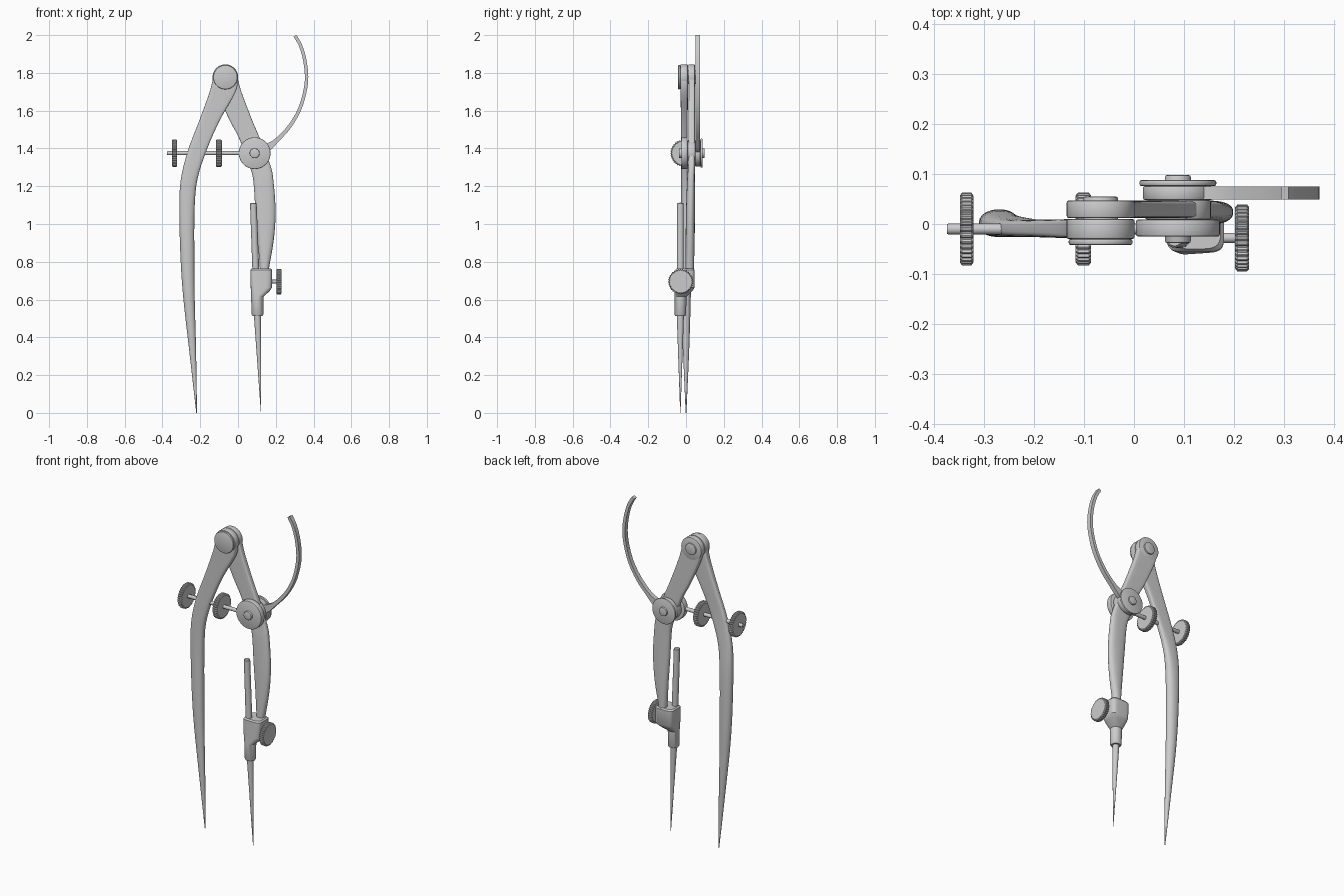
import bpy, bmesh, math
from mathutils import Vector, Matrix

if "Cube" in bpy.data.objects:
    bpy.data.objects.remove(bpy.data.objects["Cube"])


def smooth_rows(rows, steps=4):
    """Catmull-Rom interpolation between rows of numbers."""
    out = []
    for i in range(len(rows) - 1):
        a, b, c, d = (rows[max(i - 1, 0)], rows[i], rows[i + 1],
                      rows[min(i + 2, len(rows) - 1)])
        for s in range(steps):
            t = s / steps
            out.append([q + 0.5 * t * (r - p + t * (2*p - 5*q + 4*r - u + t * (3*(q - r) + u - p)))
                        for p, q, r, u in zip(a, b, c, d)])
    return out + [list(rows[-1])]


def skin(name, rings, angle=35):
    """Bridge equal-sized rings of points and cap both ends."""
    bm = bmesh.new()
    vs = [[bm.verts.new(p) for p in ring] for ring in rings]
    n = len(rings[0])
    for a, b in zip(vs, vs[1:]):
        for i in range(n):
            bm.faces.new((a[i], a[(i + 1) % n], b[(i + 1) % n], b[i]))
    bm.faces.new(vs[0])
    bm.faces.new(vs[-1])
    bmesh.ops.recalc_face_normals(bm, faces=bm.faces)
    me = bpy.data.meshes.new(name)
    bm.to_mesh(me)
    bm.free()
    ob = bpy.data.objects.new(name, me)
    bpy.context.collection.objects.link(ob)
    bpy.ops.object.select_all(action='DESELECT')
    ob.select_set(True)
    bpy.context.view_layer.objects.active = ob
    bpy.ops.object.shade_smooth_by_angle(angle=math.radians(angle))
    return ob


def oval(z, xa, xb, y0, y1, p, n=32):
    """Horizontal superellipse filling the given x and y range."""
    ring = []
    for i in range(n):
        a = 2 * math.pi * (i + 0.5) / n
        c, s = math.cos(a), math.sin(a)
        u = math.copysign(abs(c) ** (2 / p), c)
        v = math.copysign(abs(s) ** (2 / p), s)
        ring.append(((xa + xb) / 2 + u * (xb - xa) / 2, (y0 + y1) / 2 + v * (y1 - y0) / 2, z))
    return ring


def turned(name, start, end, profile, teeth=0, n=48):
    """Solid of revolution from start to end; profile holds (fraction, radius)."""
    start, end = Vector(start), Vector(end)
    rot = (end - start).to_track_quat('Z', 'Y').to_matrix()
    count = teeth * 4 if teeth else n
    rings = []
    for f, r in profile:
        ring = []
        for i in range(count):
            k = 0.94 if teeth and i % 4 > 1 else 1
            a = 2 * math.pi * i / count
            ring.append(start.lerp(end, f) + rot @ Vector((math.cos(a) * r * k, math.sin(a) * r * k, 0)))
        rings.append(ring)
    return skin(name, rings)


def disc(name, x, z, y0, y1, r, bevel=0.004):
    f = bevel / abs(y1 - y0)
    return turned(name, (x, y0, z), (x, y1, z),
                  [(0, r - bevel), (f * 0.3, r - bevel * 0.3), (f, r),
                   (1 - f, r), (1 - f * 0.3, r - bevel * 0.3), (1, r - bevel)])


def wheel(name, x0, x1, y, z, r):
    return turned(name, (x0, y, z), (x1, y, z),
                  [(0, r * 0.92), (0.15, r), (0.85, r), (1, r * 0.92)], teeth=36)


# Legs: rows are z, x left, x right, y front, y back, squareness
left_leg = [
    (1.775, -.132, -.002, -.030, .010, 8), (1.70, -.150, -.012, -.029, .010, 7),
    (1.55, -.204, -.096, -.027, .009, 5), (1.39, -.265, -.166, -.026, .009, 4),
    (1.235, -.303, -.215, -.026, .018, 2.8), (1.07, -.311, -.230, -.026, .028, 2.3),
    (.81, -.304, -.231, -.026, .029, 2.1), (.60, -.289, -.229, -.023, .025, 2),
    (.335, -.259, -.222, -.016, .017, 2), (.0, -.221, -.217, -.002, .002, 2)]
right_leg = [
    (1.775, -.132, -.002, .012, .047, 8), (1.70, -.112, .018, .012, .047, 7),
    (1.55, -.045, .075, .012, .047, 6), (1.455, .005, .115, .012, .047, 6),
    (1.315, .058, .170, .011, .047, 4), (1.235, .080, .187, .006, .047, 3),
    (1.07, .092, .199, .000, .047, 2.5), (.92, .104, .190, -.002, .046, 2.3),
    (.77, .115, .165, -.004, .042, 2.2), (.70, .118, .155, -.004, .040, 2.2)]
skin("left_leg", [oval(*r) for r in smooth_rows(left_leg)])
skin("right_leg", [oval(*r) for r in smooth_rows(right_leg)])

# Hinge at the top
HX, HZ = -.067, 1.777
disc("left_leg_eye", HX, HZ, -.030, .010, .068)
disc("right_leg_eye", HX, HZ, .012, .047, .068)
disc("hinge_bolt_head", HX, HZ, -.042, -.030, .064)
disc("hinge_pin", HX, HZ, -.03, .055, .035)
 
# Clamp joint on the right leg
CX, CZ = .088, 1.375
disc("clamp_front_disc", CX, CZ, -.025, .009, .084)
disc("clamp_leg_eye", CX, CZ, .009, .048, .066)
disc("arc_eye", CX, CZ, .048, .076, .070)
disc("clamp_back_washer", CX, CZ, .076, .088, .077)
disc("clamp_pin", CX, CZ, -.038, .098, .026)

# Curved wing arm: flat strip along an arc
path = smooth_rows([(.09, 1.385, .03), (.15, 1.402, .022), (.205, 1.443, .012),
                    (.272, 1.515, .010), (.325, 1.605, .009), (.354, 1.70, .009),
                    (.363, 1.78, .009), (.353, 1.87, .009), (.331, 1.945, .009),
                    (.302, 1.996, .009)])
rings = []
for i, (x, z, w) in enumerate(path):
    a, b = path[max(i - 1, 0)], path[min(i + 1, len(path) - 1)]
    d = Vector((b[0] - a[0], b[1] - a[1])).normalized()
    nx, nz = -d.y * w, d.x * w
    rings.append([(x + nx, .049, z + nz), (x - nx, .049, z - nz),
                  (x - nx, .075, z - nz), (x + nx, .075, z + nz)])
skin("wing_arc", rings)

# Adjusting rod with its two knurled nuts
turned("adjusting_rod", (-.375, -.01, CZ), (.06, -.01, CZ), [(0, .010), (.01, .011), (1, .011)], n=24)
wheel("outer_nut", -.349, -.322, -.01, CZ, .073)
wheel("inner_nut", -.117, -.086, -.01, CZ, .073)

# Needle holder: squared block tapering into a round sleeve
holder = [(.765, .072, .174, -.050, .040, 4), (.757, .065, .181, -.056, .046, 5),
          (.665, .067, .181, -.058, .046, 5), (.648, .068, .170, -.059, .036, 4),
          (.615, .069, .136, -.061, .002, 2), (.522, .072, .135, -.061, .001, 2),
          (.514, .076, .131, -.057, -.003, 2)]
skin("needle_holder", [oval(*r) for r in holder])

# Needle rod with a long tapered point
turned("needle", (.081, -.03, 1.112), (.122, -.03, 0),
       [(0, .014), (.004, .0175), (.535, .0185), (.56, .018), (1, .001)], n=24)

# Thumb screw
turned("thumb_screw_shaft", (.15, -.028, .695), (.21, -.028, .695), [(0, .010), (1, .010)], n=24)
wheel("thumb_screw_head", .203, .231, -.028, .695, .067)
